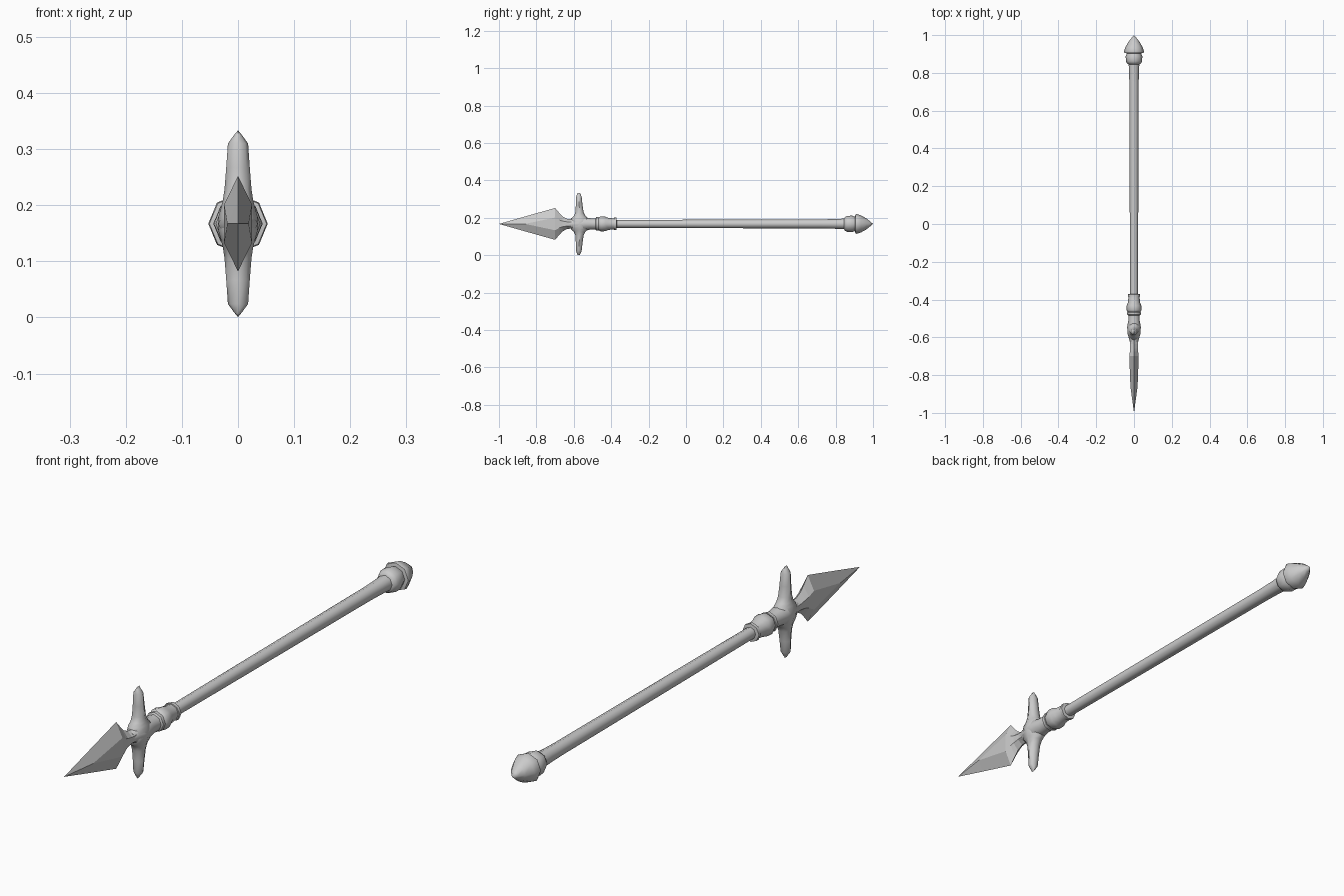
import bpy, bmesh, math

if "Cube" in bpy.data.objects:
    bpy.data.objects.remove(bpy.data.objects["Cube"])

ZC = 0.167  # height of the spear axis


def loft(name, rings, angle=40):
    """Skin a list of equal-length vertex rings, capping both ends."""
    bm = bmesh.new()
    rows = [[bm.verts.new(p) for p in r] for r in rings]
    n = len(rows[0])
    for a, b in zip(rows, rows[1:]):
        for i in range(n):
            j = (i + 1) % n
            bm.faces.new((a[i], a[j], b[j], b[i]))
    bm.faces.new(rows[0])
    bm.faces.new(rows[-1])
    bmesh.ops.remove_doubles(bm, verts=bm.verts, dist=0.0003)
    bmesh.ops.recalc_face_normals(bm, faces=bm.faces)
    me = bpy.data.meshes.new(name)
    bm.to_mesh(me)
    bm.free()
    ob = bpy.data.objects.new(name, me)
    bpy.context.collection.objects.link(ob)
    bpy.ops.object.select_all(action='DESELECT')
    ob.select_set(True)
    bpy.context.view_layer.objects.active = ob
    if angle:
        bpy.ops.object.shade_smooth_by_angle(angle=math.radians(angle))
    return ob


def circle(n=8):
    return [(math.cos(2 * math.pi * i / n), math.sin(2 * math.pi * i / n)) for i in range(n)]


def turned(name, profile, angle=50):
    """Eight-sided turned part along y from (y, radius) pairs."""
    return loft(name, [[(r * c, y, ZC + r * s) for c, s in circle()] for y, r in profile], angle)


# Shaft, slightly thicker toward the butt
turned("shaft", [(-0.50, 0.021), (-0.36, 0.021), (0.06, 0.0225), (0.74, 0.0245), (0.80, 0.026), (0.86, 0.029)])

# Butt collar and pointed pommel
turned("butt_collar", [(0.845, 0.027), (0.850, 0.037), (0.862, 0.043), (0.888, 0.044),
                       (0.897, 0.040), (0.910, 0.038)])
turned("pommel", [(0.903, 0.036), (0.906, 0.051), (0.914, 0.053), (0.935, 0.046),
                  (0.965, 0.029), (0.985, 0.013), (1.0, 0.0)])

# Socket rings below the head
turned("socket_ring", [(-0.386, 0.025), (-0.384, 0.033), (-0.372, 0.033), (-0.370, 0.020)])
turned("socket_bulb", [(-0.380, 0.029), (-0.415, 0.032), (-0.432, 0.039), (-0.455, 0.040),
                       (-0.467, 0.034), (-0.470, 0.025)])
turned("socket_neck", [(-0.465, 0.030), (-0.468, 0.036), (-0.480, 0.036), (-0.484, 0.030), (-0.51, 0.030),
                       (-0.545, 0.036), (-0.580, 0.035), (-0.605, 0.027), (-0.625, 0.022)])

# Crossguard: vertical lugs that flare into the socket
half = [(0.012, 0.035, 0.050), (0.030, 0.030, 0.046), (0.042, 0.027, 0.031), (0.062, 0.024, 0.022),
        (0.100, 0.021, 0.018), (0.143, 0.018, 0.015), (0.158, 0.007, 0.010), (0.1665, 0.0, 0.006)]
sections = [(-h, a, b) for h, a, b in reversed(half)] + half
loft("crossguard", [[(a * c, -0.567 - 0.04 * abs(h) + b * s, ZC + h) for c, s in circle()]
                    for h, a, b in sections], 45)

# Blade: hexagonal sections (y, half thickness, ridge height, edge height)
blade = [(-0.600, 0.022, 0.011, 0.024), (-0.635, 0.020, 0.011, 0.027), (-0.660, 0.020, 0.015, 0.040),
         (-0.675, 0.022, 0.020, 0.056), (-0.700, 0.025, 0.034, 0.085), (-0.860, 0.019, 0.0, 0.040),
         (-1.0, 0.0, 0.0, 0.0)]
loft("blade", [[(0, y, ZC + e), (t, y, ZC + k), (t, y, ZC - k),
                (0, y, ZC - e), (-t, y, ZC - k), (-t, y, ZC + k)] for y, t, k, e in blade], 0)
